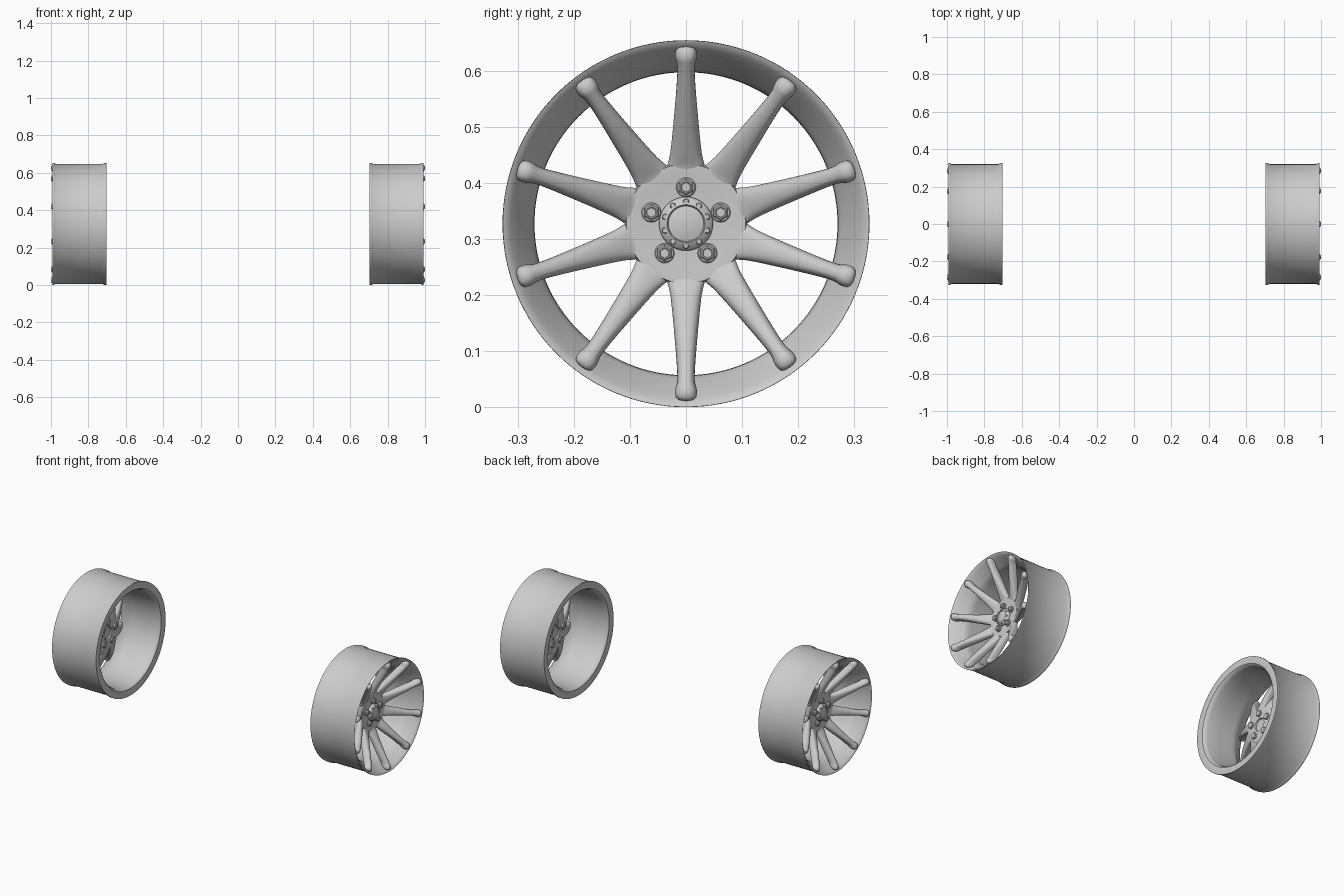
import bpy, bmesh, math
from mathutils import Matrix, Vector

if "Cube" in bpy.data.objects:
    bpy.data.objects.remove(bpy.data.objects["Cube"])

ZC = 0.327  # wheel axle height


def finish(name, bm, subsurf=0, angle=35):
    """Turn a bmesh into an object with a mirrored twin for the opposite wheel."""
    bmesh.ops.recalc_face_normals(bm, faces=bm.faces)
    me = bpy.data.meshes.new(name)
    bm.to_mesh(me)
    bm.free()
    ob = bpy.data.objects.new(name, me)
    bpy.context.collection.objects.link(ob)
    bpy.context.view_layer.objects.active = ob
    ob.select_set(True)
    bpy.ops.object.shade_smooth_by_angle(angle=math.radians(angle))
    ob.select_set(False)
    if subsurf:
        s = ob.modifiers.new("Smooth", 'SUBSURF')
        s.levels = s.render_levels = subsurf
    ob.modifiers.new("Mirror", 'MIRROR').use_mirror_merge = False
    return ob


def polar(x, r, a, side=0.0):
    """Point at axle position x, radius r, angle a from the top, offset sideways."""
    return Vector((x, r * math.sin(a) + side * math.cos(a),
                   ZC + r * math.cos(a) - side * math.sin(a)))


def lathe(bm, profile, n=96, closed=False, y=0.0, z=0.0):
    """Revolve (x, r) points round the axle; open profiles get end caps."""
    rings = []
    for x, r in profile:
        rings.append([bm.verts.new(polar(x, r, 2 * math.pi * i / n) + Vector((0, y, z)))
                      for i in range(n)])
    pairs = list(zip(rings, rings[1:]))
    if closed:
        pairs.append((rings[-1], rings[0]))
    for a, b in pairs:
        for i in range(n):
            j = (i + 1) % n
            bm.faces.new((a[i], a[j], b[j], b[i]))
    if not closed:
        bm.faces.new(rings[0])
        bm.faces.new(rings[-1])


def ring_of(bm, profile, count, radius, n):
    """Repeat a small turned part round the hub."""
    for k in range(count):
        a = 2 * math.pi * k / count
        lathe(bm, profile, n, y=radius * math.sin(a), z=radius * math.cos(a))


# Rim: barrel with flared lips and a conical front well
bm = bmesh.new()
lathe(bm, [(0.993, 0.3265), (0.987, 0.327), (0.982, 0.325), (0.975, 0.3205),
           (0.725, 0.3205), (0.716, 0.325), (0.711, 0.327), (0.704, 0.3265),
           (0.703, 0.323), (0.706, 0.287), (0.712, 0.280), (0.73, 0.274),
           (0.80, 0.272), (0.89, 0.270), (0.91, 0.271), (0.93, 0.277),
           (0.962, 0.302), (0.982, 0.312), (0.991, 0.322)], n=128, closed=True)
finish("rim", bm)

# Hub disc: dished front, flat back with a centre bore step
bm = bmesh.new()
lathe(bm, [(0.862, 0.034), (0.854, 0.036), (0.854, 0.085), (0.858, 0.100),
           (0.866, 0.108), (0.880, 0.109), (0.889, 0.106), (0.889, 0.095),
           (0.886, 0.075), (0.885, 0.04)])
finish("hub", bm)

# Spokes: lofted sections (radius, half width, half top width, front x, back x)
stations = [(0.075, 0.024, 0.020, 0.884, 0.857), (0.100, 0.036, 0.026, 0.889, 0.858),
            (0.112, 0.031, 0.019, 0.897, 0.861), (0.130, 0.0275, 0.015, 0.908, 0.868),
            (0.170, 0.0235, 0.012, 0.931, 0.885), (0.220, 0.019, 0.010, 0.960, 0.910),
            (0.265, 0.0155, 0.009, 0.984, 0.935), (0.285, 0.0155, 0.009, 0.996, 0.948),
            (0.293, 0.0200, 0.011, 1.001, 0.955), (0.308, 0.0200, 0.011, 1.0015, 0.965),
            (0.316, 0.0130, 0.008, 0.994, 0.972)]
bm = bmesh.new()
for k in range(10):
    a = math.pi * k / 5
    loops = []
    for r, w, t, f, b in stations:
        mid = f - 0.30 * (f - b)
        sec = [(-w * 0.8, b), (-w, b + 0.008), (-w, mid), (-t, f),
               (t, f), (w, mid), (w, b + 0.008), (w * 0.8, b)]
        loops.append([bm.verts.new(polar(x, r, a, s)) for s, x in sec])
    for p, q in zip(loops, loops[1:]):
        for i in range(8):
            j = (i + 1) % 8
            bm.faces.new((p[i], p[j], q[j], q[i]))
    for e in (loops[0], loops[-1]):
        for i in range(3):
            bm.faces.new((e[i], e[i + 1], e[6 - i], e[7 - i]))
finish("spokes", bm, subsurf=2, angle=60)

# Centre cap: raised collar, recessed round plate and small studs
bm = bmesh.new()
lathe(bm, [(0.880, 0.048), (0.894, 0.048), (0.898, 0.046), (0.900, 0.043),
           (0.906, 0.037), (0.907, 0.034), (0.906, 0.0325), (0.902, 0.0315),
           (0.902, 0.030), (0.903, 0.028)], n=64)
finish("centre_cap", bm)
bm = bmesh.new()
ring_of(bm, [(0.890, 0.0055), (0.904, 0.0055), (0.906, 0.004)], 10, 0.0395, 16)
finish("cap_studs", bm)

# Lug nuts: round seat plus hexagonal head with a chamfered top
bm = bmesh.new()
ring_of(bm, [(0.878, 0.0175), (0.889, 0.0175), (0.891, 0.0155)], 5, 0.065, 28)
finish("nut_seats", bm)
bm = bmesh.new()
ring_of(bm, [(0.885, 0.0145), (0.900, 0.0145), (0.903, 0.0115), (0.903, 0.0095),
             (0.901, 0.0085)], 5, 0.065, 6)
finish("lug_nuts", bm, angle=20)

# Rear bosses behind each nut
bm = bmesh.new()
ring_of(bm, [(0.858, 0.017), (0.846, 0.017), (0.843, 0.014)], 5, 0.065, 24)
finish("rear_bosses", bm)
